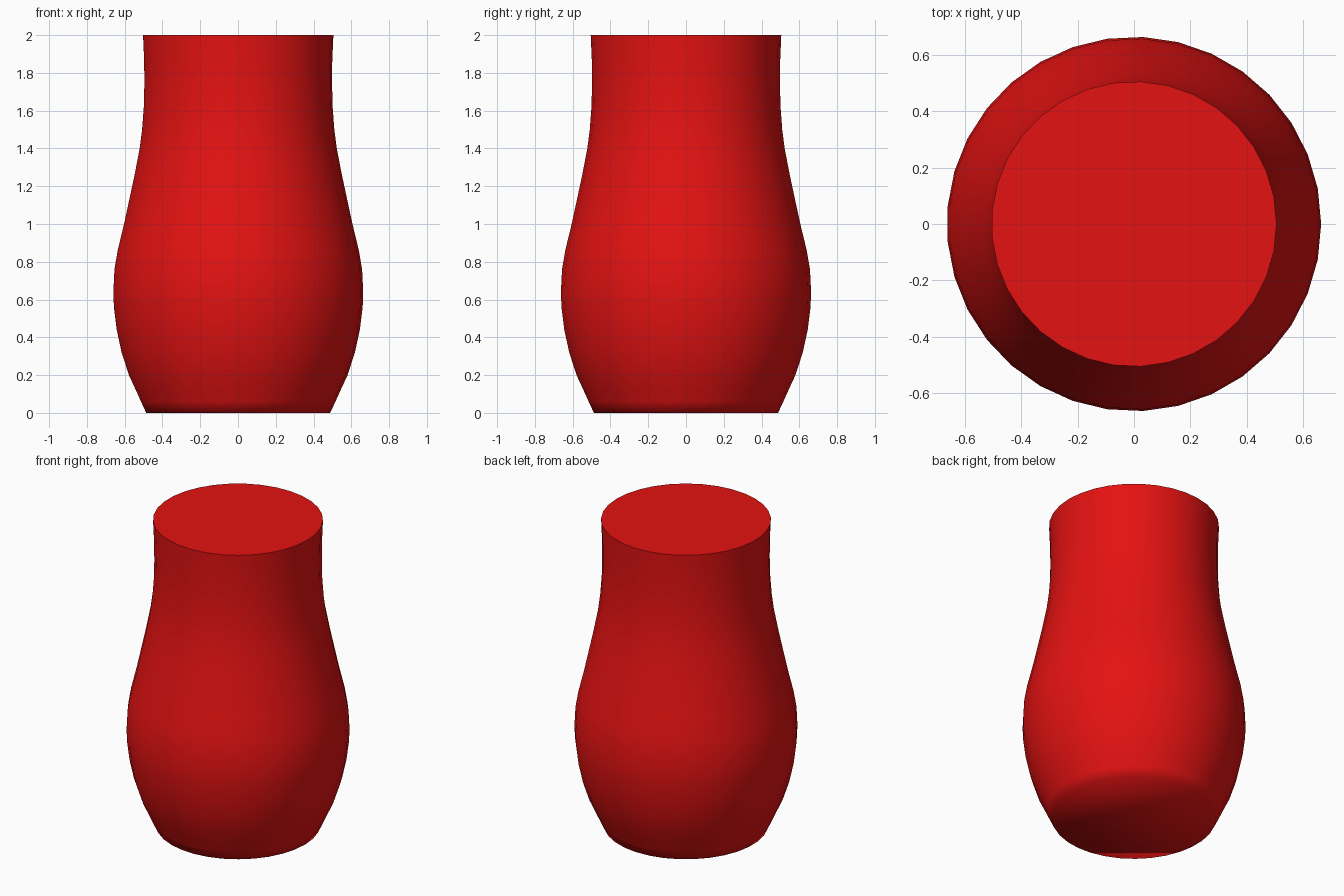
import bpy
import bmesh
import math

cube = bpy.data.objects.get("Cube")
if cube:
    bpy.data.objects.remove(cube, do_unlink=True)

SIDES = 33

# Glossy red body colour
red = bpy.data.materials.new("red")
red.use_nodes = True
colour = (0.78, 0.006, 0.006, 1)
red.diffuse_color = colour
red.node_tree.nodes["Principled BSDF"].inputs["Base Color"].default_value = colour

# Outline of the rounded body, as radius and height from base to rim
profile = [
    (0.488, 0.0), (0.516, 0.06), (0.543, 0.12), (0.58, 0.2), (0.619, 0.32),
    (0.645, 0.44), (0.66, 0.56), (0.663, 0.64), (0.657, 0.76), (0.64, 0.86),
    (0.606, 1.0), (0.58, 1.12), (0.55, 1.26), (0.523, 1.4), (0.51, 1.5),
    (0.501, 1.62), (0.498, 1.74), (0.499, 1.86), (0.505, 2.0),
]

# Lathe the outline into stacked rings
bm = bmesh.new()
rings = []
for radius, height in profile:
    ring = []
    for i in range(SIDES):
        angle = math.tau * i / SIDES
        ring.append(bm.verts.new((radius * math.cos(angle), radius * math.sin(angle), height)))
    rings.append(ring)
for low, high in zip(rings, rings[1:]):
    for i in range(SIDES):
        j = (i + 1) % SIDES
        bm.faces.new((low[i], low[j], high[j], high[i]))

# Flat base and flat top
bm.faces.new(rings[0][::-1])
bm.faces.new(rings[-1])

mesh = bpy.data.meshes.new("vase_body")
bm.to_mesh(mesh)
bm.free()
mesh.materials.append(red)
body = bpy.data.objects.new("vase_body", mesh)
bpy.context.collection.objects.link(body)

# Smooth sides blending into the base, with a crisp top rim
bpy.ops.object.select_all(action="DESELECT")
body.select_set(True)
bpy.context.view_layer.objects.active = body
bpy.ops.object.shade_smooth_by_angle(angle=math.radians(80))
